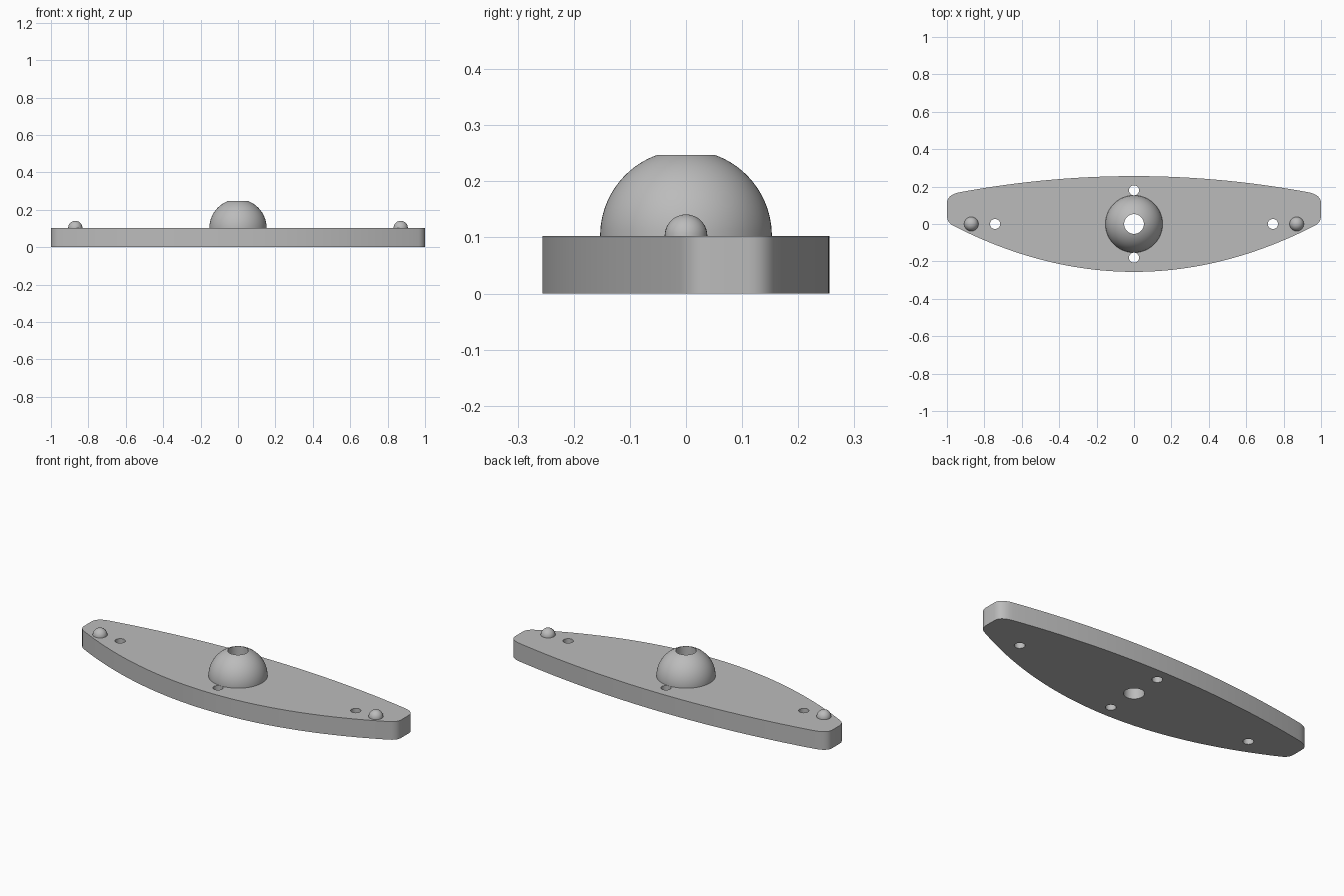
import bpy, bmesh
from math import sin, cos, pi, asin, radians
from mathutils import Vector

if "Cube" in bpy.data.objects:
    bpy.data.objects.remove(bpy.data.objects["Cube"], do_unlink=True)

PLATE_H = 0.103
DOME_R, BORE_R = 0.153, 0.053
PIN_R, PIN_X = 0.038, 0.87
HOLE_R, HOLE_X, HOLE_Y = 0.027, 0.743, 0.18

grey = bpy.data.materials.new("plain_grey")
grey.use_nodes = True
grey.diffuse_color = (0.5, 0.5, 0.5, 1)
grey.node_tree.nodes["Principled BSDF"].inputs["Base Color"].default_value = (0.5, 0.5, 0.5, 1)


def finish(name, bm, location=(0, 0, 0)):
    bmesh.ops.recalc_face_normals(bm, faces=bm.faces)
    mesh = bpy.data.meshes.new(name)
    bm.to_mesh(mesh)
    bm.free()
    mesh.materials.append(grey)
    obj = bpy.data.objects.new(name, mesh)
    obj.location = location
    bpy.context.collection.objects.link(obj)
    bpy.ops.object.select_all(action="DESELECT")
    obj.select_set(True)
    bpy.context.view_layer.objects.active = obj
    bpy.ops.object.shade_smooth_by_angle(angle=radians(30))
    return obj


def bezier(a, b, c, n=8):
    a, b, c = Vector(a), Vector(b), Vector(c)
    return [a.lerp(b, i / n).lerp(b.lerp(c, i / n), i / n) for i in range(n + 1)]


def circle(x, y, r, n=32):
    return [(x + r * cos(2 * pi * i / n), y + r * sin(2 * pi * i / n)) for i in range(n)]


def add_loop(bm, points):
    verts = [bm.verts.new((p[0], p[1], 0)) for p in points]
    for a, b in zip(verts, verts[1:] + verts[:1]):
        bm.edges.new((a, b))


def lathe(name, profile, location, steps=64):
    bm = bmesh.new()
    verts = [bm.verts.new((r, 0, z)) for r, z in profile]
    edges = [bm.edges.new(pair) for pair in zip(verts, verts[1:])]
    bmesh.ops.spin(bm, geom=verts + edges, cent=(0, 0, 0), axis=(0, 0, 1),
                   angle=2 * pi, steps=steps)
    bmesh.ops.remove_doubles(bm, verts=bm.verts, dist=1e-5)
    return finish(name, bm, location)


# Plate outline: shallow back arc, deeper front arc, rounded ends
N = 24
back_x, front_x = 0.93, 0.965
half = [(back_x * i / N, 0.256 - 0.086 * (i / N) ** 2) for i in range(N)]
half += bezier((back_x, 0.17), (1, 0.157), (1, 0.11))
half += bezier((1, 0.045), (1, 0.008), (front_x, -0.01))
half += [(front_x * i / N, -0.256 + 0.246 * (i / N) ** 2) for i in reversed(range(N))]
outline = half + [(-p[0], p[1]) for p in reversed(half[1:-1])]

# Plate with central bore and four small holes
bm = bmesh.new()
add_loop(bm, outline)
add_loop(bm, circle(0, 0, BORE_R, 64))
for s in (-1, 1):
    add_loop(bm, circle(s * HOLE_X, 0, HOLE_R))
    add_loop(bm, circle(0, s * HOLE_Y, HOLE_R))
bmesh.ops.triangle_fill(bm, use_beauty=True, edges=bm.edges[:], normal=(0, 0, 1))
ext = bmesh.ops.extrude_face_region(bm, geom=bm.faces[:], use_keep_orig=True)
top = [v for v in ext["geom"] if isinstance(v, bmesh.types.BMVert)]
bmesh.ops.translate(bm, verts=top, vec=(0, 0, PLATE_H))
finish("plate", bm)

# Bored dome in the middle
limit = pi / 2 - asin(BORE_R / DOME_R)
arc = [(DOME_R * cos(limit * i / 20), DOME_R * sin(limit * i / 20)) for i in range(21)]
lathe("dome", arc + [(BORE_R, 0)], (0, 0, PLATE_H))

# Round pins near both ends
pin = [(PIN_R * cos(pi / 2 * i / 12), PIN_R * sin(pi / 2 * i / 12)) for i in range(12)] + [(0, PIN_R)]
for side, s in (("left", 1), ("right", -1)):
    lathe(side + "_pin", pin, (s * PIN_X, 0, PLATE_H), 32)
